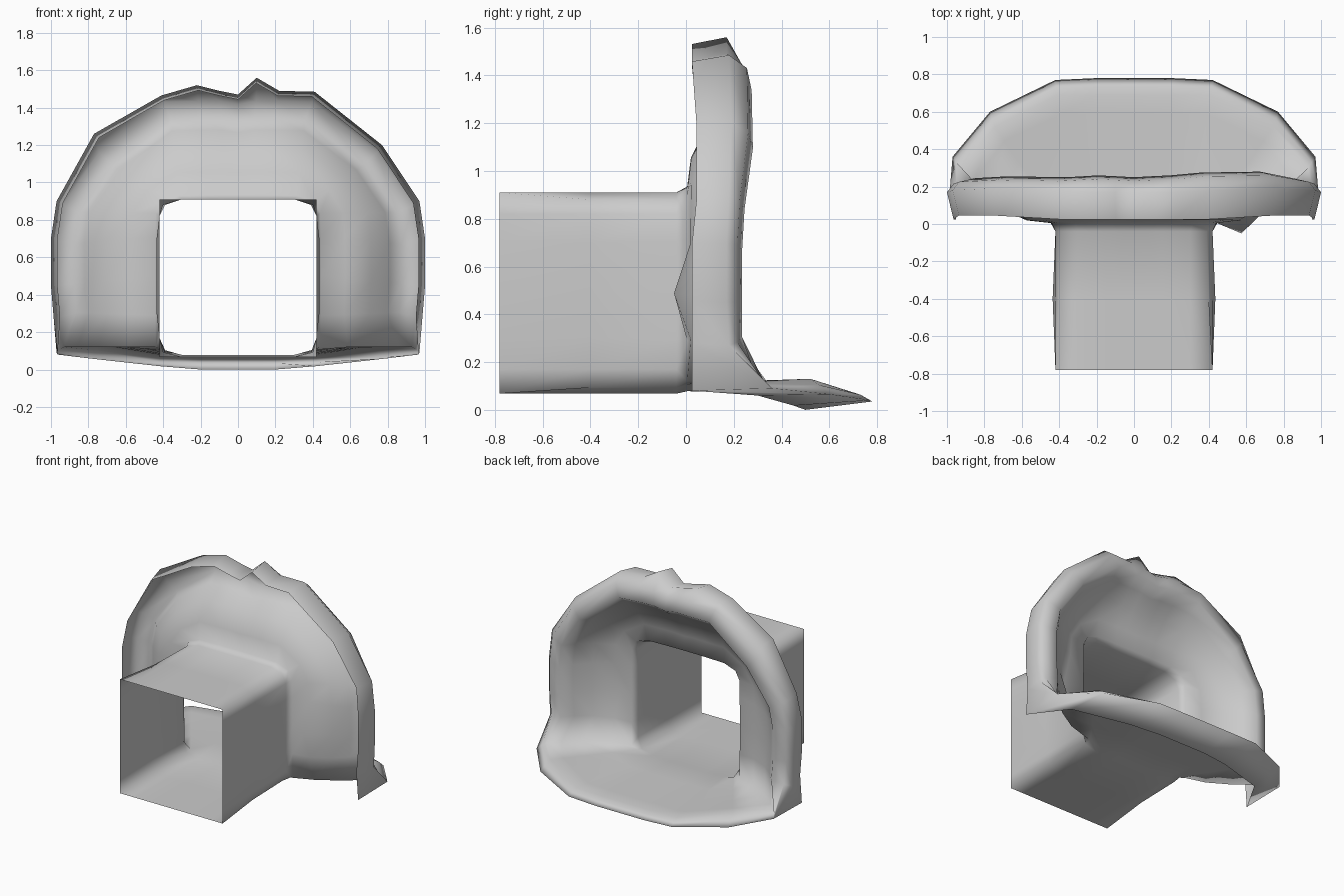
import bpy, bmesh
from mathutils import Vector

if "Cube" in bpy.data.objects:
    bpy.data.objects.remove(bpy.data.objects["Cube"])

# Half profiles, from bottom centre up the right side to top centre (x, z[, y])
SQUARE = [(0, .068), (.14, .068), (.3, .068), (.42, .068), (.42, .17), (.42, .3), (.42, .5),
          (.42, .7), (.42, .82), (.42, .91), (.3, .91), (.15, .91), (.07, .91), (0, .91)]
OUTER = [(0, .035, .78), (.2, .035, .78), (.42, .04, .77), (.77, .065, .6), (.97, .09, .36),
         (.985, .27, .18), (1, .45, .17), (1, .7, .17), (.97, .9, .18), (.77, 1.2, .19),
         (.41, 1.485, .18), (.22, 1.49, .17), (.1, 1.49, .17), (0, 1.47, .17)]
CREST_FLOOR = [(0, .07, .69), (.2, .07, .69), (.41, .075, .69), (.745, .13, .52), (.93, .12, .30)]
CREST_Y = [.235, .235, .235, .245, .28, .275, .26, .255, .25]
EDGE_FLOOR = [(0, 0, .5), (.2, 0, .5), (.42, .018, .45), (.8, .06, .3), (.965, .08, .025)]
# Uneven top of the left side, and the peak on the right
BUMPS = {(12, 1): .07, (9, -1): .06, (10, -1): -.02, (11, -1): .03}
N = len(SQUARE)


def column(i, side):
    """All points of one lengthwise strip, from tunnel mouth to flange edge."""
    sx, sz = SQUARE[i]
    ox, oz, oy = OUTER[i]
    corner = i in (3, 9)
    bulge = .015 if i in (5, 6, 7) else 0
    rx, rz = (sx - .03 * corner, sz + (.025 if i == 3 else -.03) * corner)
    # square mouth, softened tunnel
    pts = [Vector((sx, -.78, sz)),
           Vector((sx - .02 * corner + bulge, -.4, rz)),
           Vector((rx, -.04, rz))]
    # flared joint between tunnel and hood
    d = Vector((rx, 0, rz - .49))
    start = Vector((rx, .005, rz)) + d.normalized() * (.025 if i > 3 else 0)
    if i < 4:
        start.z += .01
    if i == 4:
        start.z = .12
    pts.append(start)
    # inner crest of the rim and its outer shoulder
    if i < 5:
        crest = Vector(CREST_FLOOR[i]).xzy
        shoulder = crest.lerp(Vector((ox, oy, oz)), .5) + Vector((0, 0, .006))
    else:
        y = CREST_Y[i - 5] - (.025 if i in (9, 10) and side < 0 else 0)
        crest = Vector((ox * .875, y, .5 + (oz - .5) * .85))
        shoulder = Vector((ox * .965, y - .02, .5 + (oz - .5) * .945))
    oz += BUMPS.get((i, side), 0)
    # concave wall and floor
    power = 1 if i < 4 else (1.6 if i == 4 else 2.3)
    for t in (.3, .62, .85):
        p = start.lerp(crest, t)
        p.y = start.y + (crest.y - start.y) * t ** power
        if i == 6 and side > 0 and t == .3:
            p.y = -.05                  # bump next to the tunnel
        pts.append(p)
    # rolled rim and flange
    pts += [crest, shoulder, Vector((ox, oy, oz))]
    if i < 5:
        ex, ez, ey = EDGE_FLOOR[i]
        pts.append(Vector((ex, ey, ez)))
    else:
        pts.append(Vector((ox * .965, .025 + (.02 if i in (8, 9) else 0),
                           .6 + (oz - .6) * .97)))
    for p in pts:
        p.x *= side
    return pts


# Loft the strips all the way round
order = [(i, 1) for i in range(N)] + [(i, -1) for i in range(N - 2, 0, -1)]
bm = bmesh.new()
cols = [[bm.verts.new(p) for p in column(i, s)] for i, s in order]
for k, a in enumerate(cols):
    b = cols[(k + 1) % len(cols)]
    for j in range(len(a) - 1):
        bm.faces.new((a[j], b[j], b[j + 1], a[j + 1]))
bmesh.ops.recalc_face_normals(bm, faces=bm.faces)
for f in bm.faces:
    f.smooth = True
mesh = bpy.data.meshes.new("tunnel_hood")
bm.to_mesh(mesh)
bm.free()
hood = bpy.data.objects.new("tunnel_hood", mesh)
bpy.context.collection.objects.link(hood)
